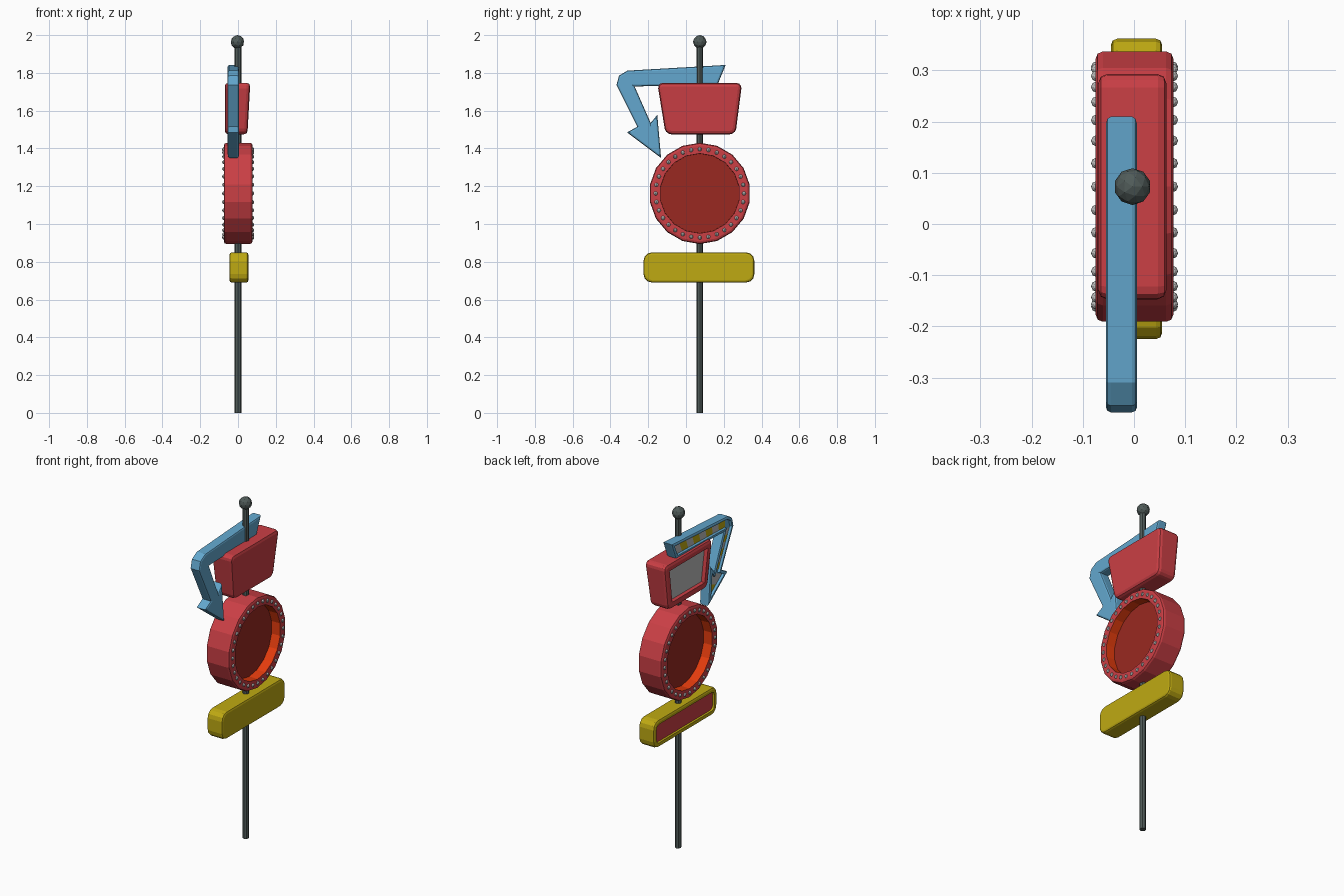
import bpy, bmesh, math
from mathutils import Vector

if "Cube" in bpy.data.objects:
    bpy.data.objects.remove(bpy.data.objects["Cube"])


def material(name, rgb):
    m = bpy.data.materials.new(name)
    m.use_nodes = True
    m.diffuse_color = (*rgb, 1)
    m.node_tree.nodes["Principled BSDF"].inputs["Base Color"].default_value = (*rgb, 1)
    return m


RED = material("red", (0.60, 0.05, 0.06))
DARK_RED = material("dark red", (0.32, 0.022, 0.015))
ORANGE = material("orange", (0.78, 0.045, 0.004))
YELLOW = material("yellow", (0.52, 0.40, 0.006))
BLUE = material("blue", (0.125, 0.39, 0.62))
GREY = material("light grey", (0.50, 0.50, 0.50))
STEEL = material("dark steel", (0.08, 0.105, 0.10))
POLE_Y = 0.073


def finish(name, bm, mats):
    mesh = bpy.data.meshes.new(name)
    bm.to_mesh(mesh)
    bm.free()
    for m in mats:
        mesh.materials.append(m)
    obj = bpy.data.objects.new(name, mesh)
    bpy.context.collection.objects.link(obj)
    return obj


def slab(name, outline, x0, x1, mats, corner=0, bevel=0.012, sides=(-1,),
         frame=0.02, depth=0.015, slant=0):
    """Bevelled plate in the y-z plane; mats = body, recess floor, recess wall."""
    bm = bmesh.new()
    base = bm.faces.new([bm.verts.new((x0, y, z)) for y, z in outline])
    grown = bmesh.ops.extrude_face_region(bm, geom=[base], use_keep_orig=True)["geom"]
    bmesh.ops.translate(bm, vec=(x1 - x0, 0, 0),
                        verts=[g for g in grown if isinstance(g, bmesh.types.BMVert)])
    bmesh.ops.recalc_face_normals(bm, faces=bm.faces)
    # round the outline, then the rims
    across = lambda e: abs(e.verts[0].co.x - e.verts[1].co.x) > 0.001
    if corner:
        bmesh.ops.bevel(bm, geom=[e for e in bm.edges if across(e)], offset=corner,
                        segments=3, profile=0.5, affect='EDGES', clamp_overlap=True)
    bmesh.ops.bevel(bm, geom=[e for e in bm.edges if not across(e)], offset=bevel,
                    segments=2, profile=0.5, affect='EDGES', clamp_overlap=True)
    # sink a framed recess into each chosen side
    for s in sides:
        bm.normal_update()
        cap = max((f for f in bm.faces if f.normal.x * s > 0.9), key=lambda f: f.calc_area())
        bmesh.ops.inset_region(bm, faces=[cap], thickness=frame, use_even_offset=True)
        walls = bmesh.ops.inset_region(bm, faces=[cap], thickness=0.001,
                                       use_even_offset=True)["faces"]
        bmesh.ops.translate(bm, vec=(-s * depth, 0, 0), verts=cap.verts)
        for f in walls:
            f.material_index = 2
        cap.material_index = 1
    # lean the plain side
    low = min(z for _, z in outline)
    for v in bm.verts:
        if v.co.x > 0:
            v.co.x += slant * (v.co.z - low)
    return finish(name, bm, mats)


# pole and finial ball
bm = bmesh.new()
bmesh.ops.create_cone(bm, cap_ends=True, segments=8, radius1=0.018, radius2=0.018, depth=1.95)
bmesh.ops.translate(bm, vec=(0, POLE_Y, 0.975), verts=bm.verts)
finish("pole", bm, [STEEL])
bm = bmesh.new()
bmesh.ops.create_icosphere(bm, subdivisions=2, radius=0.036)
bmesh.ops.translate(bm, vec=(-0.003, POLE_Y, 1.964), verts=bm.verts)
finish("finial_ball", bm, [STEEL])

# lower yellow board
slab("lower_board", [(-0.225, 0.69), (0.362, 0.69), (0.362, 0.85), (-0.225, 0.85)],
     -0.045, 0.055, [YELLOW, RED, YELLOW], corner=0.045, frame=0.014, depth=0.012)

# round drum sign, recessed on both sides
CENTRE_Z, SIDES = 1.162, 18
ring = [(POLE_Y + 0.268 * math.cos(a), CENTRE_Z + 0.268 * math.sin(a))
        for a in (math.tau * (i + 0.5) / SIDES for i in range(SIDES))]
slab("round_sign", ring, -0.075, 0.077, [RED, DARK_RED, ORANGE], bevel=0.014,
     sides=(-1, 1), frame=0.042, depth=0.055)

# bulbs around both rims
bm = bmesh.new()
BULBS = 32
for x in (-0.073, 0.075):
    for i in range(BULBS):
        a = math.tau * i / BULBS
        new = bmesh.ops.create_uvsphere(bm, u_segments=8, v_segments=6, radius=0.011)["verts"]
        bmesh.ops.translate(bm, verts=new, vec=(x, POLE_Y + 0.234 * math.cos(a),
                                                CENTRE_Z + 0.234 * math.sin(a)))
finish("rim_bulbs", bm, [GREY])

# upper tapered panel
slab("upper_panel", [(-0.108, 1.475), (0.262, 1.475), (0.297, 1.747), (-0.152, 1.747)],
     -0.07, 0.05, [RED, GREY, RED], corner=0.03, bevel=0.018, frame=0.022,
     depth=0.022, slant=0.055)

# bent arrow
arrow = [(0.21, 1.842), (-0.31, 1.812), (-0.355, 1.785), (-0.368, 1.735), (-0.258, 1.515),
         (-0.312, 1.485), (-0.132, 1.35), (-0.152, 1.578), (-0.187, 1.535),
         (-0.272, 1.728), (0.168, 1.74)]
slab("arrow", arrow, -0.055, 0.006, [BLUE, BLUE, BLUE], bevel=0.01, frame=0.008, depth=0.015)

# chequered tiles in the arrow recess
bm = bmesh.new()


def tiles(a0, a1, b0, b1, count):
    a0, a1, b0, b1 = (Vector((-0.043, *p)) for p in (a0, a1, b0, b1))
    for i in range(count):
        t, u = i / count, (i + 1) / count
        corners = [a0.lerp(a1, t), a0.lerp(a1, u), b0.lerp(b1, u), b0.lerp(b1, t)]
        face = bm.faces.new([bm.verts.new(c) for c in corners])
        face.material_index = i % 2


tiles((0.183, 1.818), (-0.3, 1.79), (0.155, 1.762), (-0.3, 1.748), 8)
tiles((-0.342, 1.735), (-0.238, 1.525), (-0.295, 1.728), (-0.205, 1.53), 6)
tiles((-0.27, 1.487), (-0.155, 1.4), (-0.172, 1.527), (-0.152, 1.4), 2)
bmesh.ops.recalc_face_normals(bm, faces=bm.faces)
for f in bm.faces:
    f.normal_update()
    if f.normal.x > 0:
        f.normal_flip()
finish("arrow_tiles", bm, [GREY, YELLOW])
